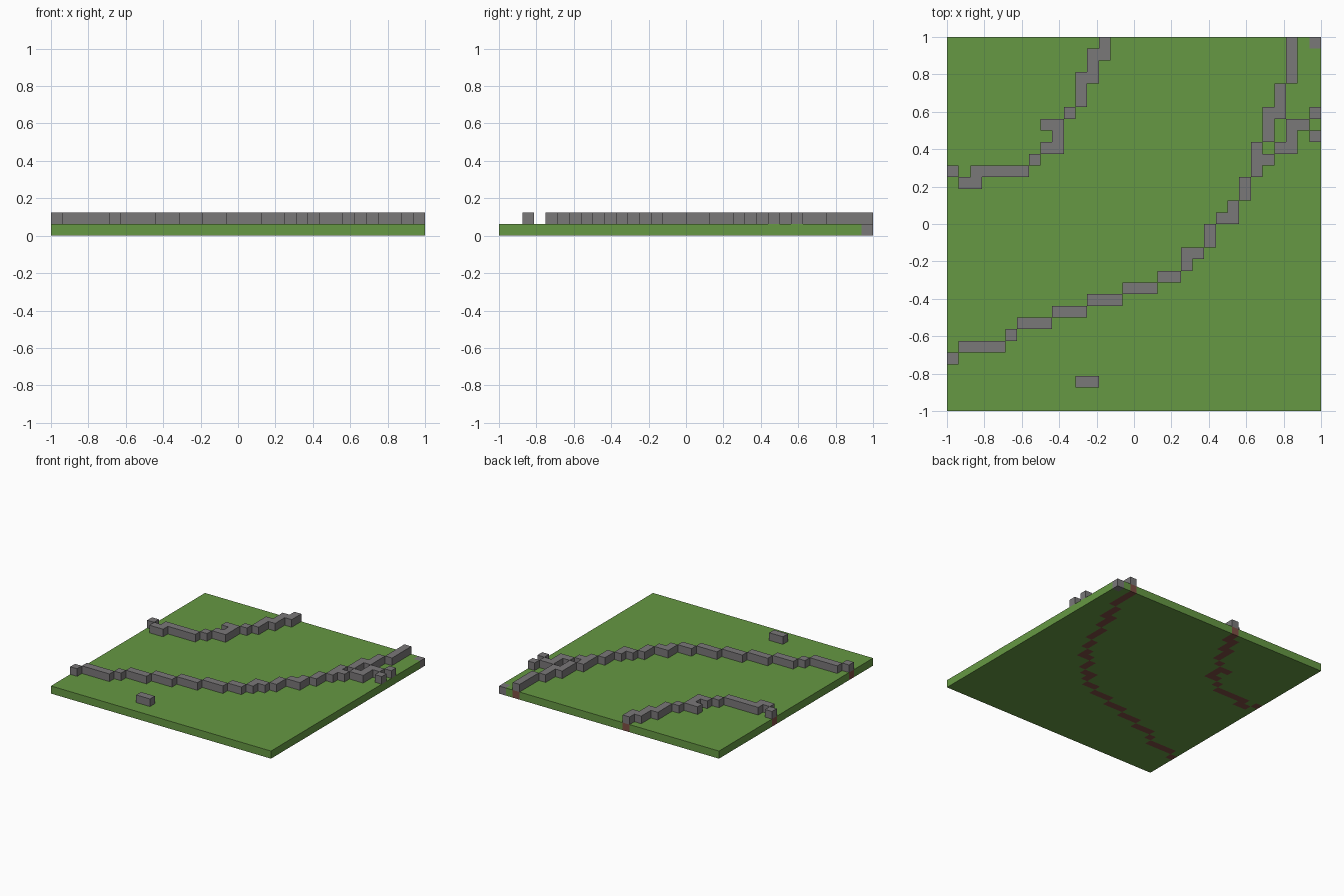
import bpy
import bmesh
from mathutils import Vector

cube = bpy.data.objects.get("Cube")
if cube:
    bpy.data.objects.remove(cube, do_unlink=True)

GRID = 32
CELL = 2 / GRID


def make_material(name, rgb):
    """Flat material from 8-bit sRGB values."""
    linear = [((c / 255 + 0.055) / 1.055) ** 2.4 for c in rgb] + [1.0]
    mat = bpy.data.materials.new(name)
    mat.use_nodes = True
    mat.diffuse_color = linear
    bsdf = mat.node_tree.nodes["Principled BSDF"]
    bsdf.inputs["Base Color"].default_value = linear
    bsdf.inputs["Roughness"].default_value = 0.9
    return mat


def cells(across, along=()):
    """Blocks from (column, row, length) runs; rows count from the back."""
    found = {(c + i, r) for c, r, n in across for i in range(n)}
    return found | {(c, r + i) for c, r, n in along for i in range(n)}


def at_level(flat, level):
    return {(c, r, level) for c, r in flat}


def build_blocks(name, blocks, solid, mat):
    """One mesh of unit blocks, with only the faces that touch open air."""
    bm = bmesh.new()
    corners = {}
    for block in sorted(blocks):
        for axis in range(3):
            for side in (0, 1):
                beside = list(block)
                beside[axis] += 2 * side - 1
                if tuple(beside) in solid:
                    continue
                u, v = (axis + 1) % 3, (axis + 2) % 3
                loop = []
                for du, dv in ((0, 0), (1, 0), (1, 1), (0, 1)):
                    p = list(block)
                    p[axis] += side
                    p[u] += du
                    p[v] += dv
                    key = tuple(p)
                    if key not in corners:
                        corners[key] = bm.verts.new(Vector((
                            p[0] * CELL - 1, 1 - p[1] * CELL, p[2] * CELL)))
                    loop.append(corners[key])
                # Rows run towards the front, so the winding is mirrored
                bm.faces.new(loop[::-1] if side else loop)
    mesh = bpy.data.meshes.new(name)
    bm.to_mesh(mesh)
    bm.free()
    mesh.materials.append(mat)
    obj = bpy.data.objects.new(name, mesh)
    bpy.context.collection.objects.link(obj)
    return obj


grass = make_material("grass_green", (102, 152, 67))
stone = make_material("stone_grey", (122, 120, 121))
earth = make_material("earth_brown", (126, 78, 67))

# Long wall crossing the field
long_wall = cells(
    [(0, 27, 1), (1, 26, 4), (5, 25, 1), (6, 24, 3), (9, 23, 3), (12, 22, 3),
     (15, 21, 3), (18, 20, 2), (20, 19, 1), (20, 18, 2), (23, 15, 1)],
    [(22, 16, 2), (24, 14, 2), (25, 12, 2), (26, 9, 3), (27, 6, 3),
     (28, 4, 3), (29, 0, 4)])

# Short wall in the back right corner of the field
short_wall = cells(
    [(0, 11, 1), (1, 12, 2), (2, 11, 5), (7, 10, 1), (8, 9, 1), (8, 7, 1),
     (10, 6, 1)],
    [(9, 7, 3), (11, 3, 3), (12, 1, 3), (13, 0, 2)])

# Side branch of the long wall, a loose block and a sunken corner stone
branch = cells([(27, 10, 1), (28, 9, 2), (29, 8, 1), (29, 7, 2), (31, 6, 1),
                (31, 8, 1)])
loose = cells([(11, 29, 2)])
corner = {(GRID - 1, 0)}

# Earth footings lie under the two main walls; grass fills the rest
field = {(c, r) for c in range(GRID) for r in range(GRID)}
footing = long_wall | short_wall
ground = field - footing - corner

solid = at_level(field, 0) | at_level(footing | branch | loose, 1)

for name, flat, level, mat in (
        ("grass_ground", ground, 0, grass),
        ("wall_footings", footing, 0, earth),
        ("corner_stone", corner, 0, stone),
        ("long_wall", long_wall, 1, stone),
        ("short_wall", short_wall, 1, stone),
        ("branch_wall", branch, 1, stone),
        ("loose_block", loose, 1, stone)):
    build_blocks(name, at_level(flat, level), solid, mat)
